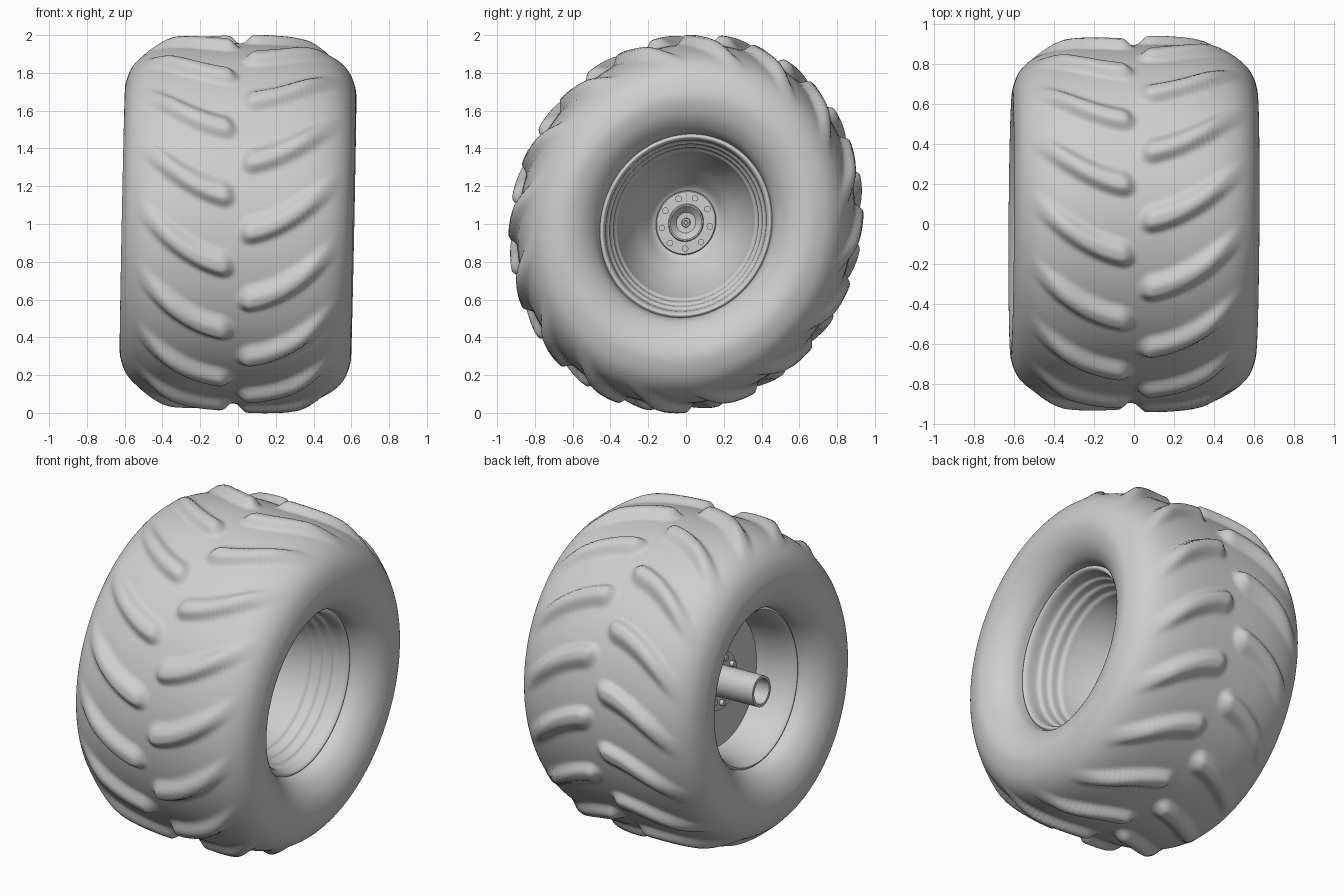
import bpy, bmesh, math
from mathutils import Matrix, Vector

cube = bpy.data.objects.get("Cube")
if cube:
    bpy.data.objects.remove(cube)

grey = bpy.data.materials.new("plain_grey")
grey.use_nodes = True
grey.diffuse_color = (0.62, 0.62, 0.62, 1)
grey.node_tree.nodes["Principled BSDF"].inputs["Base Color"].default_value = (0.62, 0.62, 0.62, 1)

# Wheel frame: slightly leaning axle, slightly oval round section
CENTRE = Vector((0, 0, 1.003))
AXLE = Vector((1, 0, -0.03))
DEPTH = Vector((0.005, 0.938, 0.031))
UP = Vector((0.02, 0.031, 1))


def at(x, r, a):
    """Point at distance x along the axle, radius r and angle a (0 = front)."""
    return CENTRE + AXLE * x - DEPTH * (r * math.cos(a)) + UP * (r * math.sin(a))


def finish(name, bm, angle=35):
    """Turn a bmesh into a smooth grey object."""
    bmesh.ops.remove_doubles(bm, verts=bm.verts, dist=1e-5)
    bmesh.ops.recalc_face_normals(bm, faces=bm.faces)
    mesh = bpy.data.meshes.new(name)
    bm.to_mesh(mesh)
    bm.free()
    mesh.materials.append(grey)
    obj = bpy.data.objects.new(name, mesh)
    bpy.context.collection.objects.link(obj)
    bpy.ops.object.select_all(action='DESELECT')
    obj.select_set(True)
    bpy.context.view_layer.objects.active = obj
    bpy.ops.object.shade_smooth_by_angle(angle=math.radians(angle))


def lathe(name, profile, segments, offset=lambda x, r, a: 0, angle=35):
    """Spin a closed (x, radius) outline about the axle."""
    bm = bmesh.new()
    rings = []
    for i in range(segments):
        a = 2 * math.pi * i / segments
        rings.append([bm.verts.new(at(x, r + offset(x, r, a), a)) for x, r in profile])
    n = len(profile)
    for i in range(segments):
        here, there = rings[i], rings[(i + 1) % segments]
        for j in range(n):
            k = (j + 1) % n
            if profile[j][1] == 0 and profile[k][1] == 0:
                continue
            bm.faces.new((here[j], here[k], there[k], there[j]))
    finish(name, bm, angle)


def smooth_path(points, steps):
    """Catmull-Rom curve through the points."""
    pts = [Vector(p) for p in points]
    pts = [2 * pts[0] - pts[1]] + pts + [2 * pts[-1] - pts[-2]]
    out = []
    for p0, p1, p2, p3 in zip(pts, pts[1:], pts[2:], pts[3:]):
        for s in range(steps):
            t = s / steps
            out.append(0.5 * (2 * p1 + (p2 - p0) * t + (2 * p0 - 5 * p1 + 4 * p2 - p3) * t * t
                              + (3 * p1 - p0 - 3 * p2 + p3) * t ** 3))
    return [tuple(p) for p in out] + [tuple(pts[-2])]


def ease(t):
    t = max(0, min(1, t))
    return t * t * (3 - 2 * t)


# Tyre with swept, round-ended lugs, staggered on the two halves
LUGS = 16
PITCH = 2 * math.pi / LUGS


def lug(x, r, a):
    if r < 0.75 or abs(x) > 0.56:
        return 0
    start = math.radians(-1.5 if x > 0 else -12.5)
    sweep = 0.29 * (abs(x) / 0.5) ** 1.9
    d = (a - start - sweep + PITCH / 2) % PITCH - PITCH / 2
    d /= 0.075 if d < 0 else 0.11
    end = max(0, 0.085 - abs(x)) / 0.085
    return 0.048 * ease(1.25 * (1 - math.hypot(d, end))) * ease((0.55 - abs(x)) / 0.22)


half = [(0.44, 0.485), (0.50, 0.50), (0.55, 0.54), (0.59, 0.60), (0.612, 0.68), (0.602, 0.75),
        (0.57, 0.82), (0.51, 0.878), (0.42, 0.918), (0.3, 0.942), (0.18, 0.951), (0.08, 0.953)]
outline = half + [(0, 0.953)] + [(-x, r) for x, r in reversed(half)]
lathe("tyre", smooth_path(outline, 5), 480, lug, angle=75)

# Rim: softly stepped barrel and deep dish on one side, barrel and flat disc on the other
front = smooth_path([(0.44, 0.49), (0.455, 0.472), (0.43, 0.455), (0.37, 0.448), (0.35, 0.432),
                     (0.31, 0.426), (0.29, 0.41), (0.25, 0.404), (0.23, 0.388), (0.19, 0.375),
                     (0.11, 0.342), (0.02, 0.295), (-0.06, 0.238), (-0.115, 0.195),
                     (-0.135, 0.165)], 4)
barrel = smooth_path([(-0.21, 0.415), (-0.3, 0.425), (-0.38, 0.438), (-0.43, 0.455),
                      (-0.455, 0.472), (-0.44, 0.49)], 4)
lathe("rim", front + [(-0.135, 0), (-0.21, 0)] + barrel, 96, angle=45)

# Hub flange with a cupped centre, and the flange on the back
lathe("hub", [(-0.18, 0), (-0.18, 0.17), (-0.12, 0.17), (-0.115, 0.165), (-0.115, 0.1),
              (-0.1, 0.095), (-0.1, 0.088), (-0.14, 0.05), (-0.14, 0.026), (-0.12, 0.022),
              (-0.12, 0.012), (-0.135, 0.01), (-0.135, 0)], 64)
lathe("back_flange", [(-0.2, 0), (-0.2, 0.18), (-0.235, 0.18), (-0.235, 0)], 64)

# Open axle tube
lathe("axle_tube", [(-0.22, 0.095), (-0.52, 0.095), (-0.52, 0.077), (-0.22, 0.077)], 48)

# Nine bolts on each flange
for name, x in (("hub_bolts", -0.11), ("back_bolts", -0.24)):
    bm = bmesh.new()
    for i in range(9):
        place = Matrix.Translation(at(x, 0.137, 2 * math.pi * i / 9 - math.pi / 2))
        bmesh.ops.create_cone(bm, cap_ends=True, segments=12, radius1=0.017, radius2=0.017,
                              depth=0.04, matrix=place @ Matrix.Rotation(math.pi / 2, 4, 'Y'))
    finish(name, bm)
